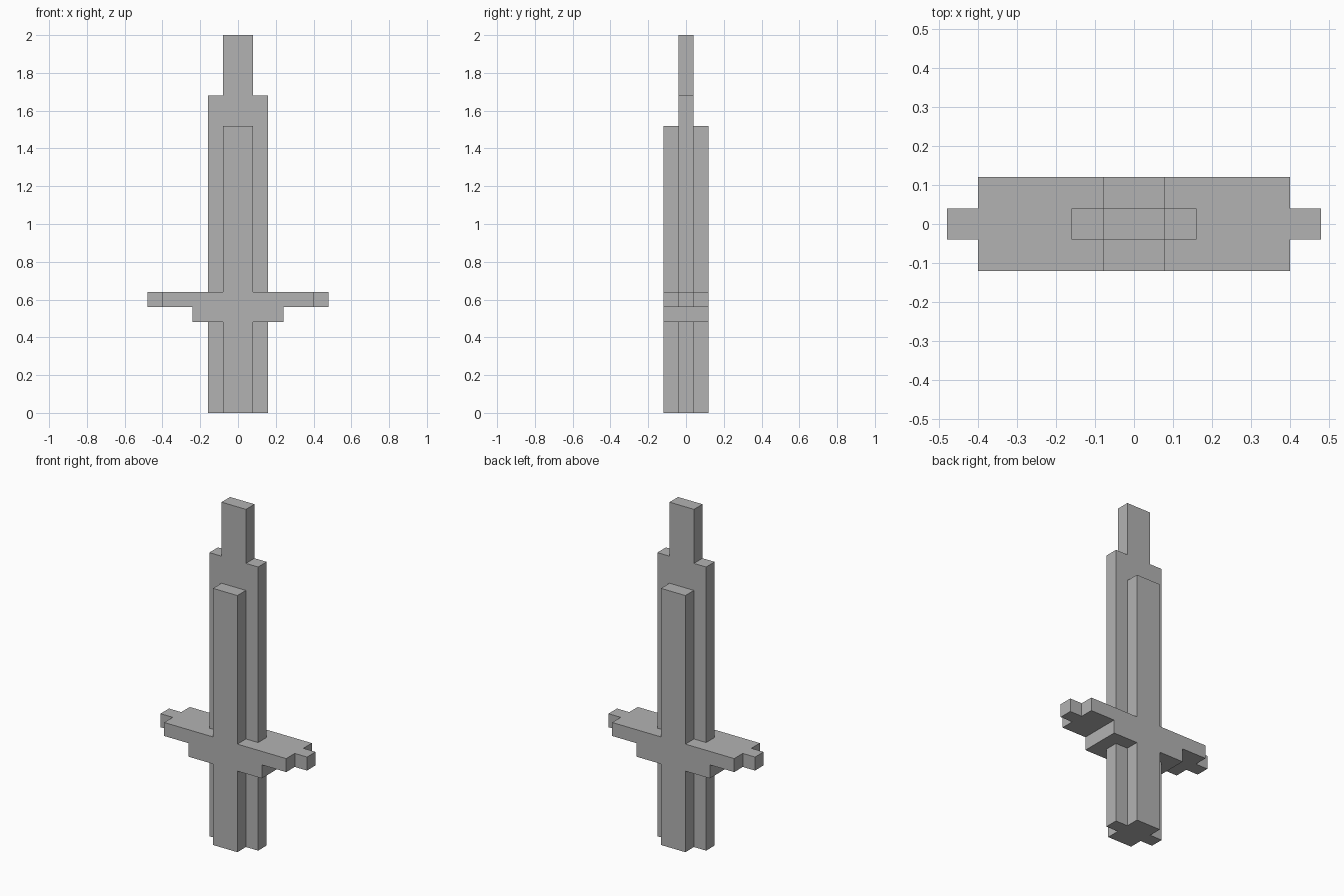
import bpy
import bmesh
from mathutils import Vector

cube = bpy.data.objects.get("Cube")
if cube:
    bpy.data.objects.remove(cube, do_unlink=True)

U = 0.08  # block size; all sizes below are in blocks

grey = bpy.data.materials.new("plain_grey")
grey.use_nodes = True
GREY = (0.45, 0.45, 0.45, 1)
grey.diffuse_color = GREY
grey.node_tree.nodes["Principled BSDF"].inputs["Base Color"].default_value = GREY


def prism(name, outline, offset):
    """Extrude a closed outline (points in blocks) along the offset vector."""
    bm = bmesh.new()
    face = bm.faces.new([bm.verts.new(Vector(p) * U) for p in outline])
    top = bmesh.ops.extrude_face_region(bm, geom=[face], use_keep_orig=True)["geom"]
    verts = [g for g in top if isinstance(g, bmesh.types.BMVert)]
    bmesh.ops.translate(bm, verts=verts, vec=Vector(offset) * U)
    bmesh.ops.recalc_face_normals(bm, faces=bm.faces)
    mesh = bpy.data.meshes.new(name)
    bm.to_mesh(mesh)
    bm.free()
    mesh.materials.append(grey)
    obj = bpy.data.objects.new(name, mesh)
    bpy.context.collection.objects.link(obj)
    return obj


def cross(x_in, x_out, y_in, y_out, z):
    """Plus-shaped horizontal outline from one mirrored quarter."""
    half = [(x_out, -y_in), (x_out, y_in), (x_in, y_in), (x_in, y_out)]
    half += [(-x, y) for x, y in reversed(half[1:])]
    return [(x, y, z) for x, y in half + [(-x_out, -y_in), (-x_in, -y_in),
                                          (-x_in, -y_out), (x_in, -y_out), (x_in, -y_in)]]


def box(name, x, y0, y1, z0, z1):
    outline = [(-x, y0, z0), (x, y0, z0), (x, y1, z0), (-x, y1, z0)]
    return prism(name, outline, (0, 0, z1 - z0))


# Grip with a cross section like a plus sign
prism("grip", cross(1, 2, 0.5, 1.5, 0), (0, 0, 6))

# Two-tier crossguard, the upper tier ending in narrow tips
box("guard_lower", 3, -1.5, 1.5, 6, 7)
prism("guard_upper", cross(5, 6, 0.5, 1.5, 7), (0, 0, 1))

# Flat blade stepping in to a narrow point
half_blade = [(2, 8), (2, 21), (1, 21), (1, 25)]
profile = half_blade + [(-x, z) for x, z in reversed(half_blade)]
prism("blade", [(x, -0.5, z) for x, z in profile], (0, 1, 0))

# Raised central ridges on both faces of the blade
box("blade_ridge_front", 1, -1.5, -0.5, 8, 19)
box("blade_ridge_back", 1, 0.5, 1.5, 8, 19)
